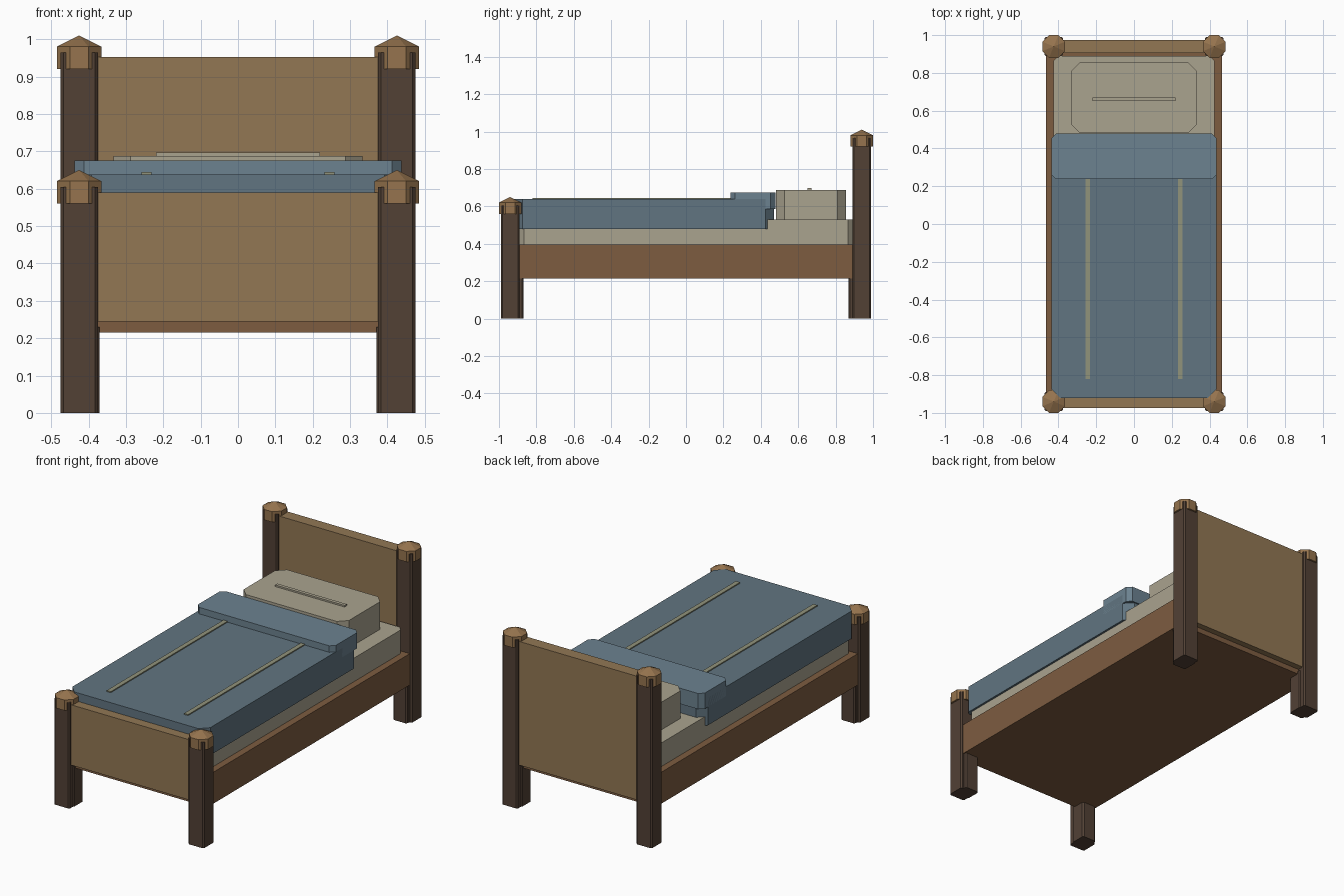
import bpy, bmesh
from math import pi, cos, sin

if "Cube" in bpy.data.objects:
    bpy.data.objects.remove(bpy.data.objects["Cube"])


def material(name, rgb):
    m = bpy.data.materials.new(name)
    lin = [(c / 255 / 12.92 if c < 11 else ((c / 255 + 0.055) / 1.055) ** 2.4) for c in rgb]
    m.diffuse_color = (*lin, 1)
    m.use_nodes = True
    m.node_tree.nodes["Principled BSDF"].inputs["Base Color"].default_value = m.diffuse_color
    return m


POST = material("dark_wood", (82, 65, 53))
CAP = material("cap_wood", (150, 116, 78))
BOARD = material("board_wood", (146, 119, 84))
RAIL = material("rail_wood", (125, 92, 64))
LINEN = material("linen", (170, 163, 143))
BLANKET = material("blanket_blue", (97, 117, 129))
FOLD = material("fold_blue", (108, 130, 144))
STITCH = material("stitch", (145, 147, 123))


def loft(name, rings, mat):
    """Solid through stacked rings; a one-point ring makes a tip."""
    bm = bmesh.new()
    loops = [[bm.verts.new(p) for p in ring] for ring in rings]
    n = len(loops[0])
    bm.faces.new(loops[0][::-1])
    for a, b in zip(loops, loops[1:]):
        for i in range(n):
            j = (i + 1) % n
            if len(b) == 1:
                bm.faces.new((a[i], a[j], b[0]))
            else:
                bm.faces.new((a[i], a[j], b[j], b[i]))
    if len(loops[-1]) > 1:
        bm.faces.new(loops[-1])
    bmesh.ops.recalc_face_normals(bm, faces=bm.faces)
    me = bpy.data.meshes.new(name)
    bm.to_mesh(me)
    bm.free()
    me.materials.append(mat)
    ob = bpy.data.objects.new(name, me)
    bpy.context.collection.objects.link(ob)
    return ob


def block(name, x, y, z, mat, c=0.0):
    """Box between limits, with vertical corners chamfered by c."""
    (x0, x1), (y0, y1) = x, y
    if c:
        o = [(x0 + c, y0), (x1 - c, y0), (x1, y0 + c), (x1, y1 - c),
             (x1 - c, y1), (x0 + c, y1), (x0, y1 - c), (x0, y0 + c)]
    else:
        o = [(x0, y0), (x1, y0), (x1, y1), (x0, y1)]
    return loft(name, [[(px, py, h) for px, py in o] for h in z], mat)


# Posts with inner leg blocks and octagonal pointed caps
for end, sy, top in (("foot", -1, 0.56), ("head", 1, 0.92)):
    for side, sx in (("left", -1), ("right", 1)):
        cx, cy = sx * 0.425, sy * 0.94
        block(f"{end}_post_{side}", (cx - 0.05, cx + 0.05), (cy - 0.05, cy + 0.05),
              (0, top + 0.045), POST, 0.008)
        ix, iy = sx * 0.415, sy * 0.915
        block(f"{end}_inner_leg_{side}", (ix - 0.045, ix + 0.045), (iy - 0.045, iy + 0.045),
              (0, 0.23), POST, 0.008)
        octo = [(cx + 0.065 * cos(pi / 8 + i * pi / 4), cy + 0.065 * sin(pi / 8 + i * pi / 4))
                for i in range(8)]
        loft(f"{end}_post_cap_{side}",
             [[(px, py, top) for px, py in octo], [(px, py, top + 0.06) for px, py in octo],
              [(cx, cy, top + 0.09)]], CAP)

# Frame and end boards
block("bed_frame", (-0.465, 0.465), (-0.94, 0.94), (0.215, 0.395), RAIL)
block("footboard", (-0.42, 0.42), (-0.975, -0.905), (0.245, 0.59), BOARD)
block("headboard", (-0.42, 0.42), (0.905, 0.975), (0.245, 0.953), BOARD)

# Bedding
block("mattress", (-0.425, 0.425), (-0.89, 0.89), (0.38, 0.53), LINEN, 0.025)
block("blanket", (-0.437, 0.437), (-0.92, 0.47), (0.48, 0.638), BLANKET, 0.045)
block("blanket_fold", (-0.437, 0.437), (0.237, 0.478), (0.585, 0.675), FOLD, 0.025)
block("pillow", (-0.333, 0.333), (0.482, 0.855), (0.525, 0.688), LINEN, 0.045)
block("pillow_seam", (-0.22, 0.22), (0.65, 0.67), (0.68, 0.697), LINEN)
for side, sx in (("left", -1), ("right", 1)):
    block(f"blanket_stripe_{side}", (sx * 0.245 - 0.013, sx * 0.245 + 0.013), (-0.82, 0.25),
          (0.63, 0.644), STITCH)
